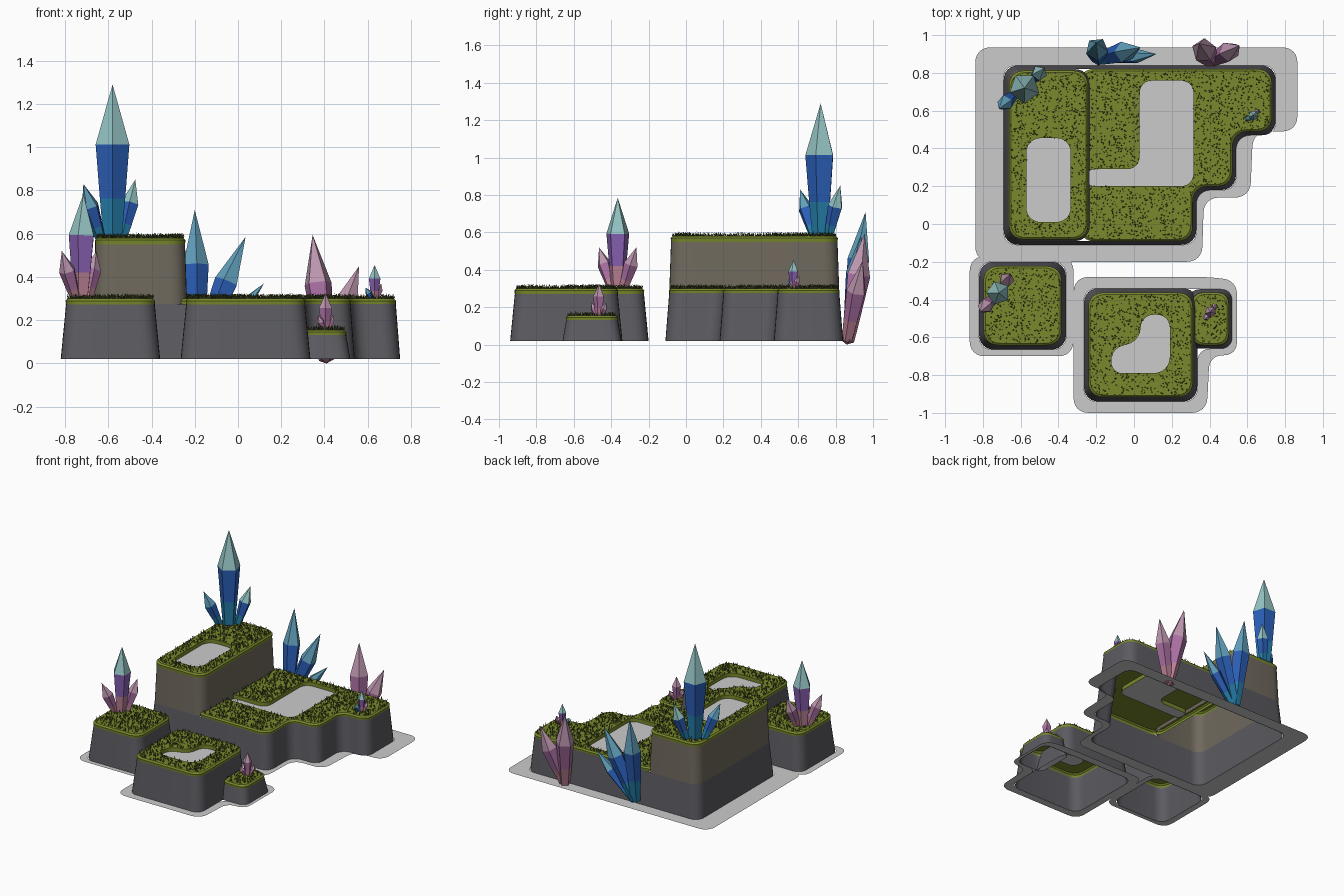
import bpy, math, random
from mathutils import Vector
from mathutils.geometry import tessellate_polygon

if "Cube" in bpy.data.objects:
    bpy.data.objects.remove(bpy.data.objects["Cube"])

random.seed(4)


def mat(name, r, g, b):
    m = bpy.data.materials.new(name)
    m.diffuse_color = (r, g, b, 1)
    m.use_nodes = True
    m.node_tree.nodes["Principled BSDF"].inputs["Base Color"].default_value = m.diffuse_color
    return m


ROCK = mat("rock", .105, .105, .12)
EARTH = mat("earth", .16, .14, .11)
GRASS = mat("grass", .19, .25, .025)
BLADE = mat("blade", .07, .09, .02)
BLUE = [mat("blue_root", .02, .22, .42), mat("blue_body", .025, .12, .5), mat("blue_tip", .3, .55, .55)]
DEEP = [BLUE[0], BLUE[1], mat("deep_tip", .12, .35, .5)]
PINK = [mat("pink_root", .5, .22, .3), mat("pink_body", .4, .16, .36), mat("pink_tip", .5, .3, .42)]
MIXED = [PINK[0], mat("violet_body", .25, .12, .45), BLUE[2]]


def offset(pts, d):
    """Mitred inset of a counter-clockwise polygon (d > 0 moves inward)."""
    out = []
    for i, p in enumerate(pts):
        a, p, c = Vector(pts[i - 1]), Vector(p), Vector(pts[(i + 1) % len(pts)])
        u, v = (p - a).normalized(), (c - p).normalized()
        n1, n2 = Vector((-u.y, u.x)), Vector((-v.y, v.x))
        out.append(p + (n1 + n2) * d / (1 + n1.dot(n2)))
    return out


def rounded(pts, r, seg=6):
    """Fillet every corner; always seg+1 points per corner so rings can be lofted."""
    out = []
    for i, p in enumerate(pts):
        a, p, c = Vector(pts[i - 1]), Vector(p), Vector(pts[(i + 1) % len(pts)])
        k = min(r, .48 * (a - p).length, .48 * (c - p).length)
        s, e = p + (a - p).normalized() * k, p + (c - p).normalized() * k
        for j in range(seg + 1):
            t = j / seg
            w = 2 * t * (1 - t) * .83          # slightly flattened curve, close to an arc
            out.append((s * (1 - t) ** 2 + p * w + e * t ** 2) / ((1 - t) ** 2 + w + t ** 2))
    return out


def rect(x0, y0, x1, y1):
    return [(x0, y0), (x1, y0), (x1, y1), (x0, y1)]


def inside(x, y, ring):
    hit = False
    for i, q in enumerate(ring):
        p = ring[i - 1]
        if (p[1] > y) != (q[1] > y) and x < p[0] + (y - p[1]) * (q[0] - p[0]) / (q[1] - p[1]):
            hit = not hit
    return hit


def make(name, verts, faces, mats=(), idx=None, smooth=True):
    me = bpy.data.meshes.new(name)
    me.from_pydata([tuple(v) for v in verts], [], faces)
    for m in mats:
        me.materials.append(m)
    if idx:
        me.polygons.foreach_set("material_index", idx)
    if smooth:
        me.polygons.foreach_set("use_smooth", [True] * len(me.polygons))
        me.set_sharp_from_angle(angle=math.radians(35))
    me.update()
    ob = bpy.data.objects.new(name, me)
    bpy.context.collection.objects.link(ob)
    return ob


def loft(rings):
    """Rings are (points2d, z) from bottom to top."""
    verts = [(p[0], p[1], z) for ring, z in rings for p in ring]
    n = len(rings[0][0])
    faces = [(k * n + i, k * n + (i + 1) % n, (k + 1) * n + (i + 1) % n, (k + 1) * n + i)
             for k in range(len(rings) - 1) for i in range(n)]
    return verts, faces


def sheet(loops, z):
    """Flat upward-facing fill of an outline with optional holes."""
    loops = [[Vector((p[0], p[1], z)) for p in l] for l in loops]
    verts = [v for l in loops for v in l]
    faces = []
    for a, b, c in tessellate_polygon(loops):
        up = (verts[b] - verts[a]).cross(verts[c] - verts[a]).z
        faces.append((a, b, c) if up > 0 else (a, c, b))
    return verts, faces


def walls(name, pts, levels, r, m):
    make(name, *loft([(rounded(offset(pts, d), r), z) for d, z in levels]), [m])


def lawn(name, pts, h, inset, r, pool=None, pool_r=.06, keep=None):
    """Grass cap with a rim, scattered blades and an optional sunken pool."""
    def ring(d):
        return rounded(offset(pts, d), r)
    rim = ring(inset + .008)
    v, f = loft([(ring(inset), h - .032), (ring(inset - .002), h - .01), (rim, h)])
    loops = [rim]
    if pool:
        hole = rounded(pool, pool_r)
        loops.append(hole)
    for part in [sheet(loops, h)] + ([loft([(hole[::-1], h - .03), (hole[::-1], h)])] if pool else []):
        n = len(v)
        v, f = v + list(part[0]), f + [tuple(i + n for i in q) for q in part[1]]
    make(name + "_grass", v, f, [GRASS])
    if pool:
        make(name + "_pool", *sheet([hole], h - .028))
    xs, ys = [p[0] for p in rim], [p[1] for p in rim]
    x0, x1, y0, y1 = min(xs), max(xs), min(ys), max(ys)
    bv, bf = [], []
    for _ in range(int((x1 - x0) * (y1 - y0) * 3600)):
        x, y = random.uniform(x0, x1), random.uniform(y0, y1)
        if not inside(x, y, rim) or (pool and inside(x, y, hole)) or (keep and x < keep):
            continue
        a, l = random.uniform(0, 6.283), random.uniform(0, 6.283)
        dx, dy, n = .004 * math.cos(a), .004 * math.sin(a), len(bv)
        bv += [(x - dx, y - dy, h), (x + dx, y + dy, h),
               (x + .007 * math.cos(l), y + .007 * math.sin(l), h + random.uniform(.01, .025))]
        bf.append((n, n + 1, n + 2))
    make(name + "_blades", bv, bf, [BLADE], smooth=False)


def crystal(name, base, tip, r, mats, shoulder=.62, foot=.55, sides=5, turn=.3):
    """Faceted shard, widest at the shoulder, from a base point to a tip."""
    base, tip = Vector(base), Vector(tip)
    q = (tip - base).to_track_quat('Z', 'Y')
    length = (tip - base).length
    rings = [(foot, .03), (foot + (1 - foot) * .45, shoulder * .45), (1, shoulder)]
    v = [base + q @ Vector((r * s * math.cos(turn + i * math.tau / sides),
                            r * s * math.sin(turn + i * math.tau / sides), t * length))
         for s, t in rings for i in range(sides)] + [base, tip]
    f, idx = [], []
    for i in range(sides):
        j = (i + 1) % sides
        f += [(j, i, 3 * sides), (i, j, sides + j, sides + i),
              (sides + i, sides + j, 2 * sides + j, 2 * sides + i),
              (2 * sides + i, 2 * sides + j, 3 * sides + 1)]
        idx += [0, 0, 1, 2]
    make(name, v, f, mats, idx, smooth=False)


# Footprints at ground level
steps = [(.33, -.11), (.33, .18), (.54, .18), (.54, .47), (.75, .47), (.75, .84)]
main = [(-.69, -.11)] + steps + [(-.69, .84)]
lower = [(-.31, -.11)] + steps + [(-.31, .84)]
upper = rect(-.69, -.11, -.215, .84)
left = rect(-.82, -.665, -.36, -.2)
front = rect(-.265, -.94, .335, -.34)
small = rect(.29, -.66, .52, -.345)

# Stone walls, open underneath
walls("main_wall", main, [(0, .02), (.02, .275)], .08, ROCK)
walls("upper_wall", upper, [(.02, .27), (.03, .555)], .08, EARTH)
walls("left_wall", left, [(0, .02), (.025, .275)], .08, ROCK)
walls("front_wall", front, [(0, .02), (.025, .275)], .08, ROCK)
walls("small_wall", small, [(0, .02), (.02, .135)], .06, ROCK)

# Grass caps and pools
lawn("upper", upper, .58, .03, .08, rect(-.57, .01, -.335, .455), .08)
lawn("lower", lower, .30, .021, .08,
     [(-.25, .2), (.315, .2), (.315, .76), (.03, .76), (.03, .29), (-.25, .29)], .07, keep=-.24)
lawn("left", left, .30, .025, .08)
lawn("front", front, .30, .025, .08,
     [(-.12, -.79), (.19, -.79), (.19, -.48), (.04, -.48), (.03, -.62), (-.12, -.66)], .09)
lawn("small", small, .155, .02, .06)

# Flat ground skirts around each island
skirts = {
    "main_skirt": ([(-.84, -.2), (.36, -.2), (.37, .14), (.615, .14), (.63, .49), (.865, .49),
                    (.865, .935), (-.84, .935)], main),
    "left_skirt": (rect(-.87, -.7, -.32, -.17), left),
    "front_skirt": ([(-.32, -1), (.385, -1), (.4, -.695), (.545, -.695), (.545, -.3), (.4, -.28),
                     (-.32, -.28)],
                    [(-.265, -.94), (.335, -.94), (.335, -.66), (.52, -.66), (.52, -.345), (-.265, -.34)]),
}
for name, (outer, inner) in skirts.items():
    make(name, *sheet([rounded(outer, .08), rounded(inner, .07)], .022))

# Crystal clusters: (base, tip, radius, colours)
clusters = {
    "summit_crystal": [((-.58, .72, .56), (-.58, .72, 1.29), .082, BLUE),
                       ((-.63, .69, .56), (-.715, .61, .83), .042, DEEP),
                       ((-.54, .76, .56), (-.475, .825, .85), .042, BLUE)],
    "left_crystal": [((-.725, -.365, .28), (-.715, -.365, .785), .064, MIXED),
                     ((-.745, -.39, .28), (-.815, -.465, .52), .04, PINK),
                     ((-.70, -.34, .28), (-.655, -.265, .52), .04, PINK)],
    "back_blue_crystal": [((-.19, .87, .04), (-.2, .96, .71), .062, DEEP),
                          ((-.19, .87, .04), (.035, .935, .585), .058, DEEP),
                          ((-.18, .87, .04), (.12, .9, .37), .04, DEEP)],
    "back_pink_crystal": [((.41, .86, 0), (.345, .955, .595), .066, PINK),
                          ((.41, .86, .01), (.56, .945, .45), .055, PINK)],
    "right_crystal": [((.632, .575, .29), (.632, .575, .455), .028, MIXED),
                      ((.625, .57, .29), (.59, .55, .35), .016, DEEP),
                      ((.64, .58, .29), (.662, .605, .37), .016, PINK)],
    "small_crystal": [((.405, -.465, .145), (.405, -.465, .325), .032, PINK),
                      ((.4, -.475, .145), (.37, -.505, .225), .018, PINK),
                      ((.41, -.455, .145), (.44, -.425, .225), .018, PINK)],
}
for name, shards in clusters.items():
    for i, (base, tip, r, mats) in enumerate(shards):
        crystal(f"{name}_{i + 1}", base, tip, r, mats, turn=.3 + i)
